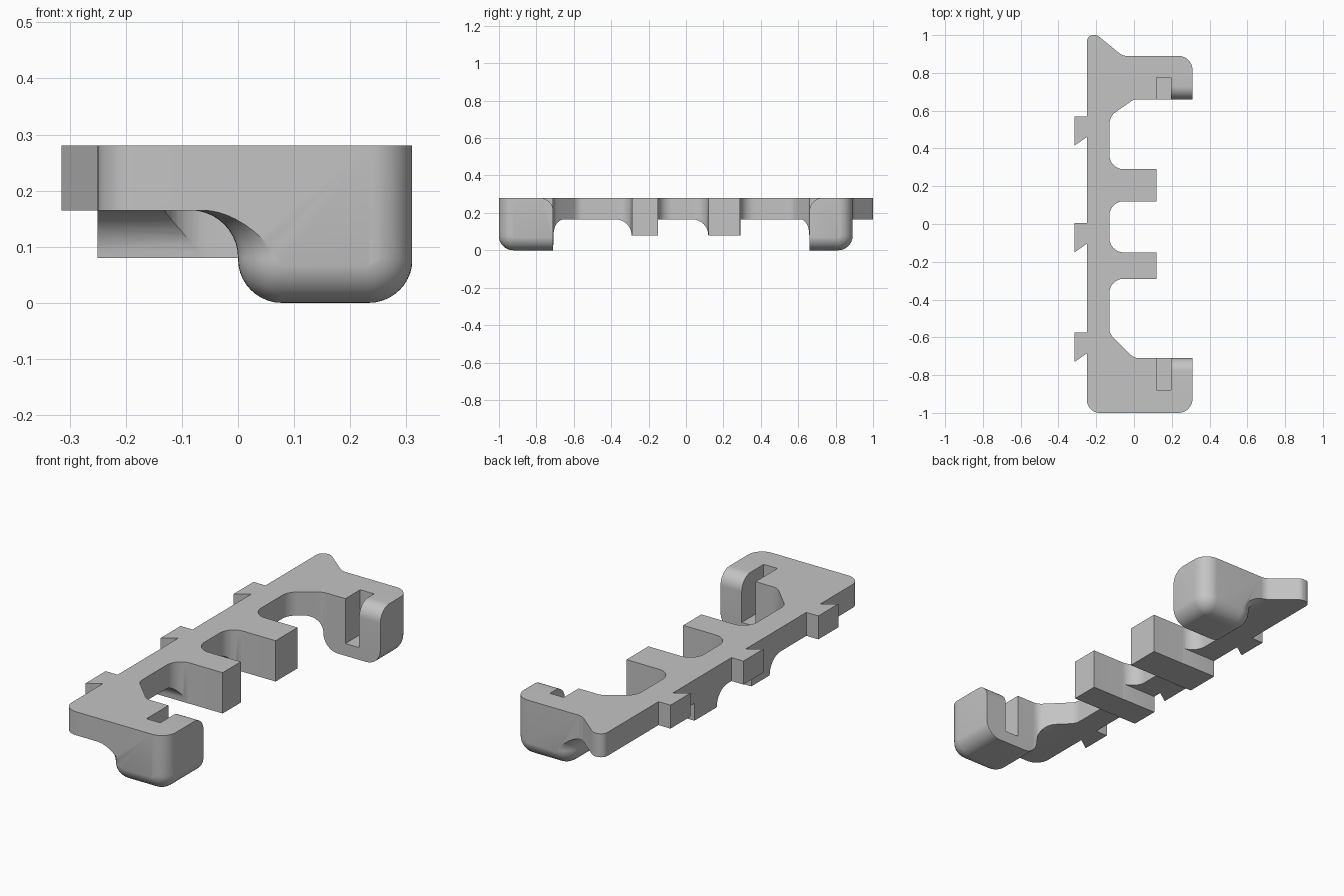
import bpy, bmesh
from math import sin, cos, tan, pi, radians
from mathutils import Vector

cube = bpy.data.objects.get("Cube")
if cube:
    bpy.data.objects.remove(cube, do_unlink=True)

TOP, UNDER, ARM_Z = 0.28, 0.165, 0.08
STEPS = 10
EPS = 0.001

grey = bpy.data.materials.new("plain grey")
grey.use_nodes = True
colour = (0.55, 0.55, 0.55, 1)
grey.diffuse_color = colour
grey.node_tree.nodes["Principled BSDF"].inputs["Base Color"].default_value = colour


def loft(name, rings):
    """Skin a stack of equal rings and cap both ends."""
    bm = bmesh.new()
    rows = [[bm.verts.new(p) for p in ring] for ring in rings]
    n = len(rows[0])
    for low, high in zip(rows, rows[1:]):
        for i in range(n):
            j = (i + 1) % n
            bm.faces.new((low[i], low[j], high[j], high[i]))
    bm.faces.new(rows[0][::-1])
    bm.faces.new(rows[-1])
    bmesh.ops.recalc_face_normals(bm, faces=bm.faces)
    mesh = bpy.data.meshes.new(name)
    bm.to_mesh(mesh)
    bm.free()
    mesh.materials.append(grey)
    obj = bpy.data.objects.new(name, mesh)
    bpy.context.collection.objects.link(obj)
    return obj


def prism(name, pts, lo, hi, axis="z"):
    place = (lambda u, v, w: (u, v, w)) if axis == "z" else (lambda u, v, w: (w, u, v))
    return loft(name, [[place(u, v, w) for u, v in pts] for w in (lo, hi)])


def rounded(corners):
    """Turn (x, y, radius) corners into an outline with arcs."""
    out = []
    for i, (x, y, r) in enumerate(corners):
        p = Vector((x, y))
        if r == 0:
            out.append(p)
            continue
        a = (Vector(corners[i - 1][:2]) - p).normalized()
        b = (Vector(corners[(i + 1) % len(corners)][:2]) - p).normalized()
        half = a.angle(b) / 2
        c = p + (a + b).normalized() * (r / sin(half))
        start, end = p + a * (r / tan(half)) - c, p + b * (r / tan(half)) - c
        out += [c + start.lerp(end, k / STEPS).normalized() * r for k in range(STEPS + 1)]
    return out


def combine(target, tool, operation):
    mod = target.modifiers.new("combine", "BOOLEAN")
    mod.operation, mod.object, mod.solver = operation, tool, "EXACT"
    bpy.context.view_layer.objects.active = target
    bpy.ops.object.modifier_apply(modifier=mod.name)
    bpy.data.objects.remove(tool, do_unlink=True)


def foot(y_in, y_out):
    """Block with a rounded base that flares into the plate."""
    s = 1 if y_out > y_in else -1
    x1, depth = 0.31 + EPS, abs(y_out - y_in) + EPS
    rc, rb, flare, tiny = 0.08, 0.078, UNDER - ARM_Z, 0.004
    angles = [k / STEPS * pi / 2 for k in range(STEPS + 1)]
    levels = [(rb * (sin(a) - 1), rb * (1 - cos(a))) for a in angles]
    levels += [(flare * (1 - cos(a)), ARM_Z + flare * sin(a)) for a in angles]
    levels.append((flare, UNDER + 0.03))
    rings = []
    for d, z in levels:
        shrink, grow = min(d, 0), max(d, 0)
        quads = [
            (tiny - shrink, tiny - EPS, tiny + grow, pi),
            (x1 - tiny + shrink, tiny - EPS, tiny + grow, 1.5 * pi),
            (x1 - rc, depth - rc, rc + d, 0),
            (rc, depth - rc, rc + d, pi / 2),
        ]
        rings.append([(cx + r * cos(t + a), y_in + s * (cy + r * sin(t + a)), z)
                      for cx, cy, r, t in quads for a in angles])
    return loft("foot", rings)


def arm(y0, y1):
    """Bar with a cove under the plate on its front side."""
    y0, y1, r = y0 - EPS, y1 + EPS, UNDER - ARM_Z
    cove = [(y0 - r * (1 - cos(a)), ARM_Z + r * sin(a))
            for a in (k / STEPS * pi / 2 for k in range(STEPS + 1))]
    top = UNDER + 0.03
    return prism("arm", cove + [(y0 - r, top), (y1, top), (y1, ARM_Z)], -0.4, 0.3, "x")


def box_pts(u0, u1, v0, v1):
    return [(u0, v0), (u1, v0), (u1, v1), (u0, v1)]


# Plan outline of spine, arms and end blocks
outline = rounded([
    (-0.25, -1, 0.07), (0.31, -1, 0.075), (0.31, -0.71, 0), (0, -0.71, 0.06),
    (-0.13, -0.58, 0.06), (-0.13, -0.29, 0.075), (0.12, -0.29, 0),
    (0.12, -0.15, 0), (-0.13, -0.15, 0.075), (-0.13, 0.12, 0.075),
    (0.12, 0.12, 0), (0.12, 0.29, 0), (-0.13, 0.29, 0.075),
    (-0.13, 0.57, 0.08), (0, 0.66, 0.06), (0.31, 0.66, 0),
    (0.31, 0.89, 0.075), (-0.06, 0.89, 0.06), (-0.195, 1, 0.035),
    (-0.25, 1, 0.035),
])

# Slab with feet and arms below, trimmed to the outline
feet = [(-0.71, -1, 0.17), (0.66, 0.89, 0.115)]
body = prism("bracket_body", box_pts(-0.5, 0.5, -1.2, 1.2), UNDER, TOP)
for y_in, y_out, _ in feet:
    combine(body, foot(y_in, y_out), "UNION")
for y0, y1 in ((-0.29, -0.15), (0.12, 0.29)):
    combine(body, arm(y0, y1), "UNION")
combine(body, prism("trim", outline, -0.1, 0.4), "INTERSECT")

# Slot and rounded lip in each foot
for y_in, y_out, depth in feet:
    s = 1 if y_out > y_in else -1
    ys = sorted((y_in - s * 0.05, y_in + s * depth))
    combine(body, prism("slot", box_pts(0.12, 0.195, *ys), 0.06, 0.4), "DIFFERENCE")
    r = 0.07
    arc = [(y_in + s * r * (1 - cos(a)), TOP - r + r * sin(a))
           for a in (k / STEPS * pi / 2 for k in range(STEPS + 1))]
    edge = y_in - s * 0.02
    lip = [(edge, TOP - r)] + arc + [(y_in + s * r, 0.32), (edge, 0.32)]
    combine(body, prism("lip_cut", lip, 0.16, 0.35, "x"), "DIFFERENCE")

# Hooked tabs on the spine
tabs = []
for name, y in (("front", -0.575), ("middle", 0.005), ("back", 0.57)):
    pts = [(-0.25, y), (-0.315, y), (-0.315, y - 0.155), (-0.25, y - 0.11)]
    tabs.append(prism(name + "_tab", pts, UNDER, TOP))

# Smooth curves, sharp edges
bpy.ops.object.select_all(action="DESELECT")
for obj in [body] + tabs:
    obj.select_set(True)
bpy.context.view_layer.objects.active = body
bpy.ops.object.shade_smooth_by_angle(angle=radians(30))
